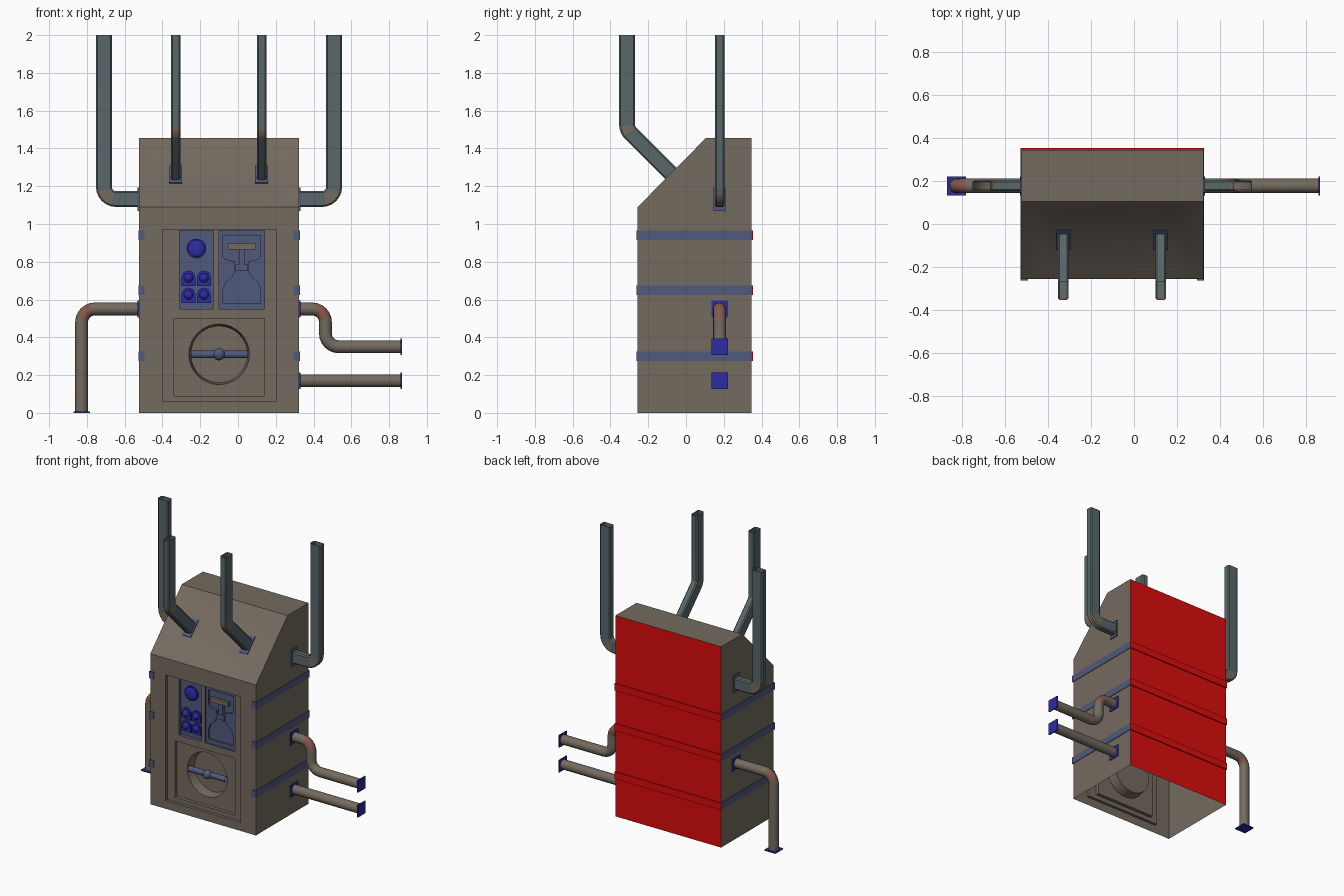
import bpy, bmesh, math
from mathutils import Vector, Matrix

if "Cube" in bpy.data.objects:
    bpy.data.objects.remove(bpy.data.objects["Cube"])


def material(name, rgb):
    m = bpy.data.materials.new(name)
    m.use_nodes = True
    m.diffuse_color = (*rgb, 1)
    m.node_tree.nodes["Principled BSDF"].inputs["Base Color"].default_value = (*rgb, 1)
    return m


BROWN = material("casing brown", (.175, .146, .115))
STEEL = material("slate blue", (.08, .1, .2))
BLUE = material("bright blue", (.025, .025, .36))
RED = material("back red", (.72, .004, .004))
GREY = material("duct grey", (.1, .135, .145))
RUST = material("rusty elbow", (.23, .1, .075))


def finish(name, mesh, mats, smooth=True):
    ob = bpy.data.objects.new(name, mesh)
    bpy.context.collection.objects.link(ob)
    for m in mats:
        mesh.materials.append(m)
    if smooth:
        bpy.ops.object.select_all(action='DESELECT')
        ob.select_set(True)
        bpy.context.view_layer.objects.active = ob
        bpy.ops.object.shade_smooth_by_angle(angle=math.radians(32))
    return ob


def from_bm(name, bm, mats, smooth=True):
    mesh = bpy.data.meshes.new(name)
    bm.to_mesh(mesh)
    bm.free()
    return finish(name, mesh, mats, smooth)


def box(name, lo, hi, mat, tilt=0):
    lo, hi = Vector(lo), Vector(hi)
    bm = bmesh.new()
    bmesh.ops.create_cube(bm, size=1, matrix=Matrix.Translation((lo + hi) / 2)
                          @ Matrix.Rotation(tilt, 4, 'X') @ Matrix.Diagonal((*(hi - lo), 1)))
    return from_bm(name, bm, [mat], False)


def side_box(name, x, s, inner, thick, ys, zs, mat):
    """Box lying against the casing side at x, facing direction s."""
    a, b = sorted((x - s * inner, x + s * thick))
    return box(name, (a, ys[0], zs[0]), (b, ys[1], zs[1]), mat)


def ball(name, centre, r, depth, mat):
    bm = bmesh.new()
    bmesh.ops.create_uvsphere(bm, u_segments=20, v_segments=12, radius=1,
                              matrix=Matrix.Translation(centre) @ Matrix.Diagonal((r, depth, r, 1)))
    return from_bm(name, bm, [mat])


def plate(name, outlines, front, back, mat):
    """Upright plate from x/z outlines; later outlines are holes."""
    cu = bpy.data.curves.new(name, 'CURVE')
    cu.dimensions, cu.fill_mode, cu.extrude = '2D', 'BOTH', (back - front) / 2
    for pts in outlines:
        sp = cu.splines.new('POLY')
        sp.points.add(len(pts) - 1)
        for p, (x, z) in zip(sp.points, pts):
            p.co = (x, z, 0, 1)
        sp.use_cyclic_u = True
    tmp = bpy.data.objects.new(name + " outline", cu)
    bpy.context.collection.objects.link(tmp)
    mesh = bpy.data.meshes.new_from_object(tmp.evaluated_get(bpy.context.evaluated_depsgraph_get()))
    bpy.data.objects.remove(tmp)
    mesh.transform(Matrix.Translation((0, (front + back) / 2, 0)) @ Matrix.Rotation(math.pi / 2, 4, 'X'))
    return finish(name, mesh, [mat])


def sweep(name, path, section, normal, bend, mats):
    """Tube along a planar path with rounded corners; the first elbow's middle uses the last material."""
    path, n = [Vector(p) for p in path], Vector(normal)
    stations = [(path[0], (path[1] - path[0]).normalized(), 0)]
    for i, (a, p, b) in enumerate(zip(path, path[1:], path[2:])):
        d1, d2 = (p - a).normalized(), (b - p).normalized()
        theta, u = d1.angle(d2), (d2 - d1 * d1.dot(d2)).normalized()
        c = p - d1 * bend * math.tan(theta / 2) + u * bend
        for k in range(7):
            f = theta * k / 6
            stations.append((c + bend * (d1 * math.sin(f) - u * math.cos(f)),
                             d1 * math.cos(f) + u * math.sin(f), int(i == 0 and 1 < k < 5)))
    stations.append((path[-1], (path[-1] - path[-2]).normalized(), 0))
    bm = bmesh.new()
    rings = [[bm.verts.new(p + n.cross(t) * s + n * w) for s, w in section] for p, t, _ in stations]
    for i, (r, q) in enumerate(zip(rings, rings[1:])):
        for j in range(len(r)):
            k = (j + 1) % len(r)
            quad = bm.faces.new((r[j], r[k], q[k], q[j]))
            quad.material_index = max(stations[i][2], stations[i + 1][2])
    bmesh.ops.recalc_face_normals(bm, faces=bm.faces)
    return from_bm(name, bm, mats)


def circle(r, n, cx=0, cz=0):
    return [(cx + r * math.cos(math.tau * i / n), cz + r * math.sin(math.tau * i / n)) for i in range(n)]


# Casing: open-bottomed shell with nested recesses in the front
L, R, FRONT, BACK, MID = -.524, .323, -.256, .346, -.1
EAVE, TOP, RIDGE = 1.09, 1.455, .105
BAY, HATCH = (-.4, .2, .06, .97), (-.34, .14, .09, .5)
LEFT_BAY, RIGHT_BAY = (-.31, -.13, .55, .965), (-.1, .14, .55, .965)
HOLE, WHEEL_Z = (-.28, .08, .13, .49), .31
Y1, Y2, Y3 = -.235, -.21, -.14
body = bmesh.new()


def face(pts, hint, mat=0):
    f = body.faces.new([body.verts.new(p) for p in pts])
    f.normal_update()
    if f.normal.dot(Vector(hint)) < 0:
        f.normal_flip()
    f.material_index = mat


def corners(r, y):
    return [Vector((x, y, z)) for x, z in ((r[0], r[2]), (r[1], r[2]), (r[1], r[3]), (r[0], r[3]))]


def loft(a, b, hint=None, mat=0):
    mid = sum(a, Vector()) / len(a)
    for i in range(len(a)):
        k = (i + 1) % len(a)
        face([a[i], a[k], b[k], b[i]], hint or mid - (a[i] + a[k]) / 2, mat)


def panel(rect, holes, y):
    xs = sorted({v for r in [rect] + holes for v in r[:2]})
    zs = sorted({v for r in [rect] + holes for v in r[2:]})
    for x0, x1 in zip(xs, xs[1:]):
        for z0, z1 in zip(zs, zs[1:]):
            if not any(h[0] <= x0 < h[1] and h[2] <= z0 < h[3] for h in holes):
                face(corners((x0, x1, z0, z1), y), (0, -1, 0))


panel((L, R, 0, EAVE), [BAY], FRONT)
loft(corners(BAY, FRONT), corners(BAY, Y1))
panel(BAY, [HATCH, LEFT_BAY, RIGHT_BAY], Y1)
loft(corners(HATCH, Y1), corners(HATCH, Y2))
panel(HATCH, [HOLE], Y2)
for bay in (LEFT_BAY, RIGHT_BAY):
    loft(corners(bay, Y1), corners(bay, Y2), mat=1)
    face(corners(bay, Y2), (0, -1, 0), 1)

# Round well in the hatch
rim = [Vector((x, Y2, z)) for x, z in circle(.16, 32, MID, WHEEL_Z)]
well = [Vector((x, Y3, z)) for x, z in circle(.15, 32, MID, WHEEL_Z)]
square = []
for x, z in circle(1, 32):
    s = .18 / max(abs(x), abs(z))
    square.append(Vector((MID + x * s, Y2, WHEEL_Z + z * s)))
loft(square, rim, (0, -1, 0))
loft(rim, well)
face(well, (0, -1, 0))

# Sides, red back, roof and gently dished slope
profile = [(FRONT, 0), (FRONT, EAVE), (RIDGE, TOP), (BACK, TOP), (BACK, 0)]
for x, side in ((L, -1), (R, 1)):
    face([(x, y, z) for y, z in profile], (side, 0, 0))
face(corners((L, R, 0, TOP), BACK), (0, 1, 0), 2)
face([(L, RIDGE, TOP), (R, RIDGE, TOP), (R, BACK, TOP), (L, BACK, TOP)], (0, 0, 1))


def slope_point(x, t, depth=0):
    return Vector((x, FRONT + (RIDGE - FRONT) * t + depth * .7, EAVE + (TOP - EAVE) * t - depth * .7))


outer = [slope_point(x, t) for x, t in ((L, 0), (R, 0), (R, 1), (L, 1))]
dish = [slope_point(x, t, .012) for x, t in ((-.39, .1), (.19, .1), (.19, .92), (-.39, .92))]
loft(outer, dish, (0, -1, 1))
face(dish, (0, -1, 1))
bmesh.ops.remove_doubles(body, verts=body.verts, dist=.0005)
from_bm("casing", body, [BROWN, STEEL, RED])

# Straps around the sides and back
for z in (.94, .65, .3):
    zs = (z - .025, z + .025)
    for x, s in ((L, -1), (R, 1)):
        side_box("strap_front_tab", x, s, .03, .004, (-.263, FRONT), zs, STEEL)
        side_box("strap_side", x, s, 0, .004, (-.263, BACK), zs, STEEL)
    box("strap_back", (L - .004, BACK, zs[0]), (R + .004, .354, zs[1]), RED)

# Hatch wheel
sweep("wheel_bar", [(-.25, -.2, WHEEL_Z), (.05, -.2, WHEEL_Z)], circle(.02, 12), (0, 1, 0), .1, [STEEL])
ball("wheel_hub", (MID, -.205, WHEEL_Z), .032, .032, STEEL)

# Dial and push buttons
plate("dial_rim", [circle(.052, 28, -.22, .87)], -.225, Y2, BLUE)
ball("dial", (-.22, -.224, .87), .045, .012, BLUE)
for x in (-.262, -.18):
    for z in (.715, .625):
        arch = [(x + .036 * math.cos(a * math.pi / 10), z + .002 + .036 * math.sin(a * math.pi / 10))
                for a in range(11)]
        plate("button_housing", [arch + [(x - .036, z - .042), (x + .036, z - .042)]], -.222, Y2, BLUE)
        ball("button", (x, -.224, z), .024, .02, BLUE)

# Lever plate with keyhole-shaped cut-out, lever inside
half = [(.1, .58), (.1, .65), (.085, .69), (.05, .72), (.035, .75), (.035, .8), (.09, .815), (.1, .83), (.1, .94)]
keyhole = [(.02 + x, z) for x, z in half] + [(.02 - x, z) for x, z in reversed(half)]
frame = [(p.x, p.z) for p in corners(RIGHT_BAY, 0)]
plate("lever_plate", [frame, keyhole], -.225, Y2, STEEL)
box("lever_stem", (.005, -.232, .75), (.037, Y2, .88), STEEL)
box("lever_collar", (-.012, -.236, .75), (.054, Y2, .785), STEEL)
box("lever_grip", (-.052, -.246, .865), (.094, -.225, .897), BROWN)

# Flat ducts: two from the sides, two from the slope
duct = [(.042, -.017), (.042, .017), (.034, .025), (-.034, .025),
        (-.042, .017), (-.042, -.017), (-.034, -.025), (.034, -.025)]
Y = .178
for x, s in ((L, -1), (R, 1)):
    up = x + s * .186
    sweep("side_duct", [(x, Y, 1.132), (up, Y, 1.132), (up, Y, 2)], duct, (0, 1, 0), .065, [GREY, BROWN])
    side_box("side_duct_collar", x, s, 0, .008, (Y - .032, Y + .032), (1.07, 1.193), STEEL)
for x in (-.33, .125):
    sweep("slope_duct", [(x, -.04, 1.227), (x, -.312, 1.499), (x, -.312, 2)], duct, (1, 0, 0), .07, [GREY, BROWN])
    box("slope_duct_collar", (x - .034, -.135, 1.251), (x + .034, -.005, 1.267), STEEL, math.pi / 4)

# Round pipes with square flanges
tube = circle(.034, 16)
runs = {"floor_pipe": [(L, .55), (-.828, .55), (-.828, 0)],
        "bent_pipe": [(R, .55), (.463, .55), (.463, .35), (.865, .35)],
        "straight_pipe": [(R, .17), (.865, .17)]}
F = .044
for name, pts in runs.items():
    sweep(name, [(x, Y, z) for x, z in pts], tube, (0, 1, 0), .07, [BROWN, RUST])
    x, z = pts[0]
    side_box(name + "_collar", x, math.copysign(1, x), 0, .007, (Y - F, Y + F), (z - F, z + F), BLUE)
    x, z = pts[-1]
    if z:
        side_box(name + "_flange", x, 1, .005, .003, (Y - F, Y + F), (z - F, z + F), BLUE)
    else:
        box(name + "_flange", (x - F, Y - F, 0), (x + F, Y + F, .008), BLUE)
